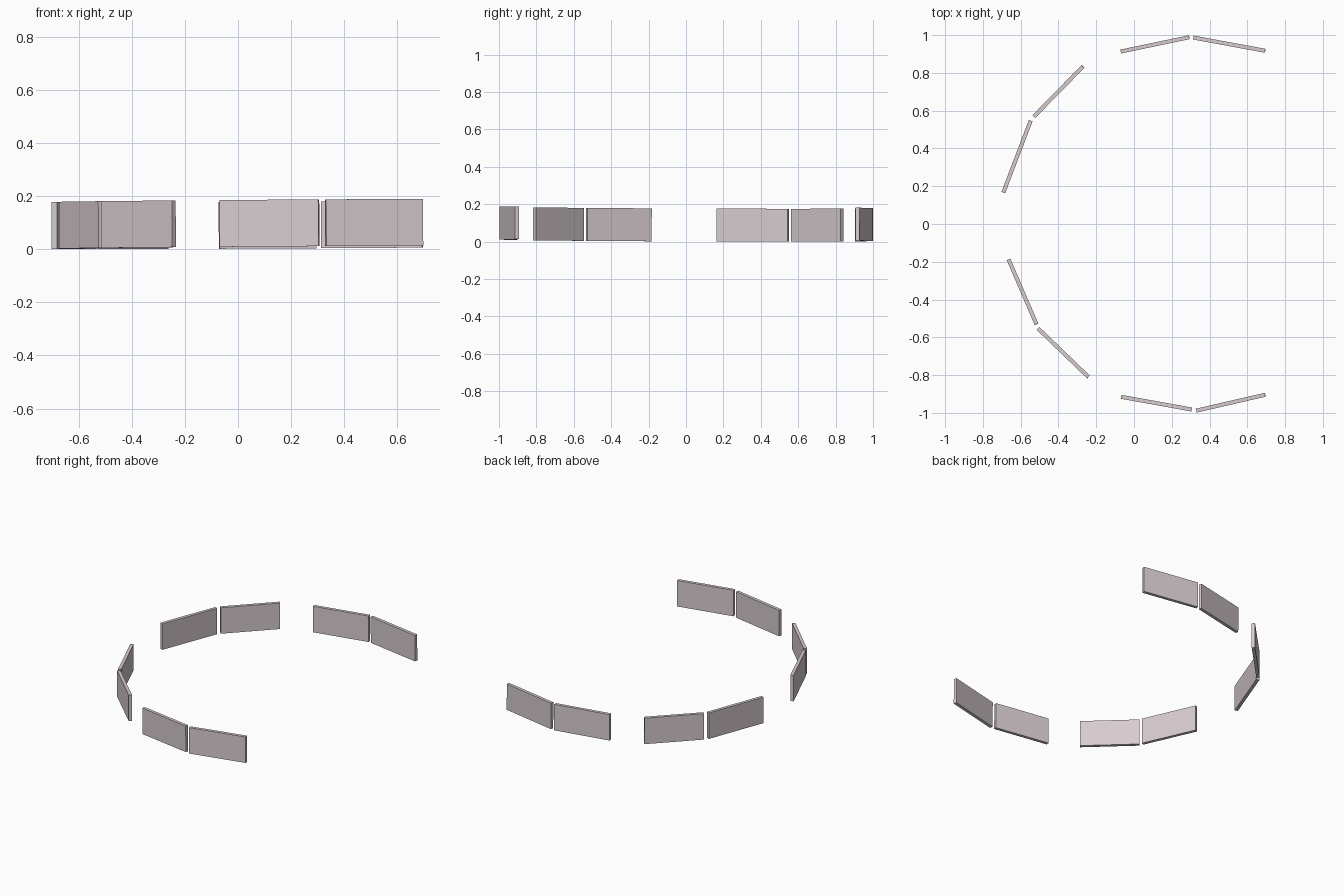
import bpy
import math
from mathutils import Vector, Matrix

cube = bpy.data.objects.get("Cube")
if cube:
    bpy.data.objects.remove(cube, do_unlink=True)

THICK = 0.021
HEIGHT = 0.176

paint = bpy.data.materials.new("pale_mauve_grey")
paint.use_nodes = True
colour = (0.68, 0.60, 0.63, 1.0)
paint.diffuse_color = colour
paint.node_tree.nodes["Principled BSDF"].inputs["Base Color"].default_value = colour


def ground(x, y):
    """Height of the gently sloping base."""
    return 0.0053 + 0.006 * x - 0.004 * y


def board(name, start, end, low, high):
    """Upright board between two plan points, following the slope."""
    a = Vector((*start, ground(*start)))
    b = Vector((*end, ground(*end)))
    along = (b - a).normalized()
    side = Vector((-along.y, along.x, 0)).normalized()
    up = along.cross(side)
    rot = Matrix((along, side, up)).transposed().to_4x4()
    bpy.ops.mesh.primitive_cube_add(size=1)
    ob = bpy.context.object
    ob.name = name
    size = Matrix.Diagonal(((b - a).length, THICK, high - low, 1))
    centre = (a + b) / 2 + up * (low + high) / 2
    ob.data.transform(Matrix.Translation(centre) @ rot @ size)
    ob.data.materials.append(paint)


# Panels in plan: start and end of each centre line
panels = {
    "back_left": ((0.315, 0.987), (0.695, 0.917)),
    "back_centre": ((-0.07, 0.913), (0.293, 0.989)),
    "back_right": ((-0.53, 0.569), (-0.27, 0.834)),
    "right_rear": ((-0.692, 0.166), (-0.547, 0.547)),
    "right_front": ((-0.664, -0.188), (-0.516, -0.531)),
    "front_right": ((-0.508, -0.553), (-0.241, -0.81)),
    "front_centre": ((-0.067, -0.915), (0.305, -0.982)),
    "front_left": ((0.33, -0.988), (0.695, -0.904)),
}

# Each panel is two boards stacked with a hairline seam
for name, (start, end) in panels.items():
    mid = HEIGHT * 0.52
    board(name + "_lower_board", start, end, 0, mid)
    board(name + "_upper_board", start, end, mid, HEIGHT)
